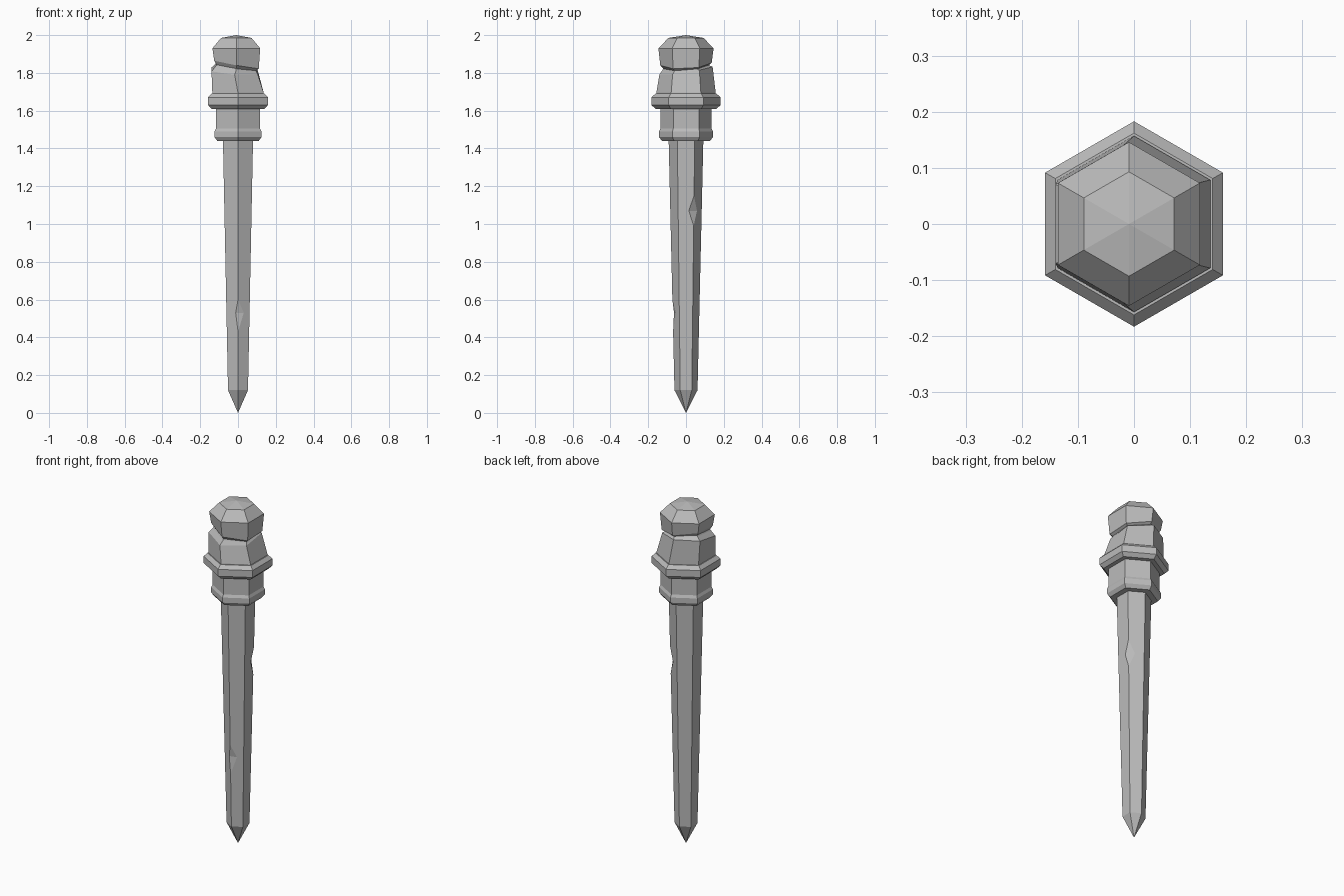
import bpy
import bmesh
from math import sin, cos, pi

if "Cube" in bpy.data.objects:
    bpy.data.objects.remove(bpy.data.objects["Cube"])

SIDES = 6

grey = bpy.data.materials.new("stone_grey")
grey.use_nodes = True
colour = (0.5, 0.5, 0.5, 1)
grey.diffuse_color = colour
grey.node_tree.nodes["Principled BSDF"].inputs["Base Color"].default_value = colour


def hexagon(bm, radius, z, cx=0, tilt_x=0, tilt_y=0):
    """Ring of vertices, first one at the front, optionally shifted and tilted."""
    ring = []
    for k in range(SIDES):
        a = 2 * pi * k / SIDES - pi / 2
        x, y = cx + radius * cos(a), radius * sin(a)
        ring.append(bm.verts.new((x, y, z + tilt_x * x + tilt_y * y)))
    return ring


def finish(bm, name):
    bmesh.ops.recalc_face_normals(bm, faces=bm.faces)
    mesh = bpy.data.meshes.new(name)
    bm.to_mesh(mesh)
    bm.free()
    mesh.materials.append(grey)
    obj = bpy.data.objects.new(name, mesh)
    bpy.context.collection.objects.link(obj)
    return obj


def stack(name, rings, apex=None):
    """Solid skinned over a list of hexagon settings, with a flat or pointed top."""
    bm = bmesh.new()
    loops = [hexagon(bm, *r) for r in rings]
    for low, high in zip(loops, loops[1:]):
        for k in range(SIDES):
            n = (k + 1) % SIDES
            bm.faces.new((low[k], low[n], high[n], high[k]))
    bm.faces.new(loops[0])
    if apex:
        tip = bm.verts.new(apex)
        for k in range(SIDES):
            bm.faces.new((loops[-1][k], loops[-1][(k + 1) % SIDES], tip))
    else:
        bm.faces.new(loops[-1])
    return finish(bm, name)


def blade(nicks):
    """Tapered spike; nicks = {edge: (z low, z mid, z high, cut before, cut after)}."""
    bm = bmesh.new()
    low, high = hexagon(bm, 0.061, 0.12), hexagon(bm, 0.092, 1.45)
    tip = bm.verts.new((0, 0, 0))

    def on_edge(k, z):
        k %= SIDES
        t = (z - low[k].co.z) / (high[k].co.z - low[k].co.z)
        return low[k].co.lerp(high[k].co, t)

    before, after = {}, {}
    for k, (z0, z1, z2, cut_a, cut_b) in nicks.items():
        bottom, top = bm.verts.new(on_edge(k, z0)), bm.verts.new(on_edge(k, z2))
        a = bm.verts.new(on_edge(k, z1).lerp(on_edge(k - 1, z1), cut_a))
        b = bm.verts.new(on_edge(k, z1).lerp(on_edge(k + 1, z1), cut_b))
        bm.faces.new((bottom, b, a))
        bm.faces.new((top, a, b))
        before[k], after[k] = [bottom, a, top], [bottom, b, top]

    for k in range(SIDES):
        n = (k + 1) % SIDES
        bm.faces.new([low[k], low[n]] + before.get(n, [])
                     + [high[n], high[k]] + after.get(k, [])[::-1])
        bm.faces.new((low[n], low[k], tip))
    bm.faces.new(high)
    return finish(bm, "blade")


# Spike with a nick on the front edge and one on the back left edge
blade({0: (0.43, 0.53, 0.60, 0.2, 0.5), 2: (0.99, 1.07, 1.15, 0.32, 0.4)})

# Socket above the spike, with a lip at its foot
stack("collar", [(0.127, 1.44), (0.143, 1.46), (0.143, 1.49),
                 (0.135, 1.505), (0.135, 1.63)])

# Wide bevelled guard
stack("guard_ring", [(0.162, 1.61), (0.183, 1.63), (0.183, 1.67), (0.162, 1.69)])

# Leaning grip that narrows to a tilted neck
stack("grip", [(0.157, 1.68), (0.157, 1.695), (0.141, 1.81, -0.018, -0.06, 0.15),
               (0.125, 1.825, -0.01, -0.14, 0.1), (0.11, 1.85, -0.01, -0.14, 0.1)])

# Faceted pommel
stack("pommel", [(0.115, 1.825, -0.01, -0.14, 0.08), (0.136, 1.845, -0.008, -0.18, 0.05),
                 (0.146, 1.93, -0.009), (0.093, 1.985, -0.009)],
      apex=(-0.009, 0, 2.0))
